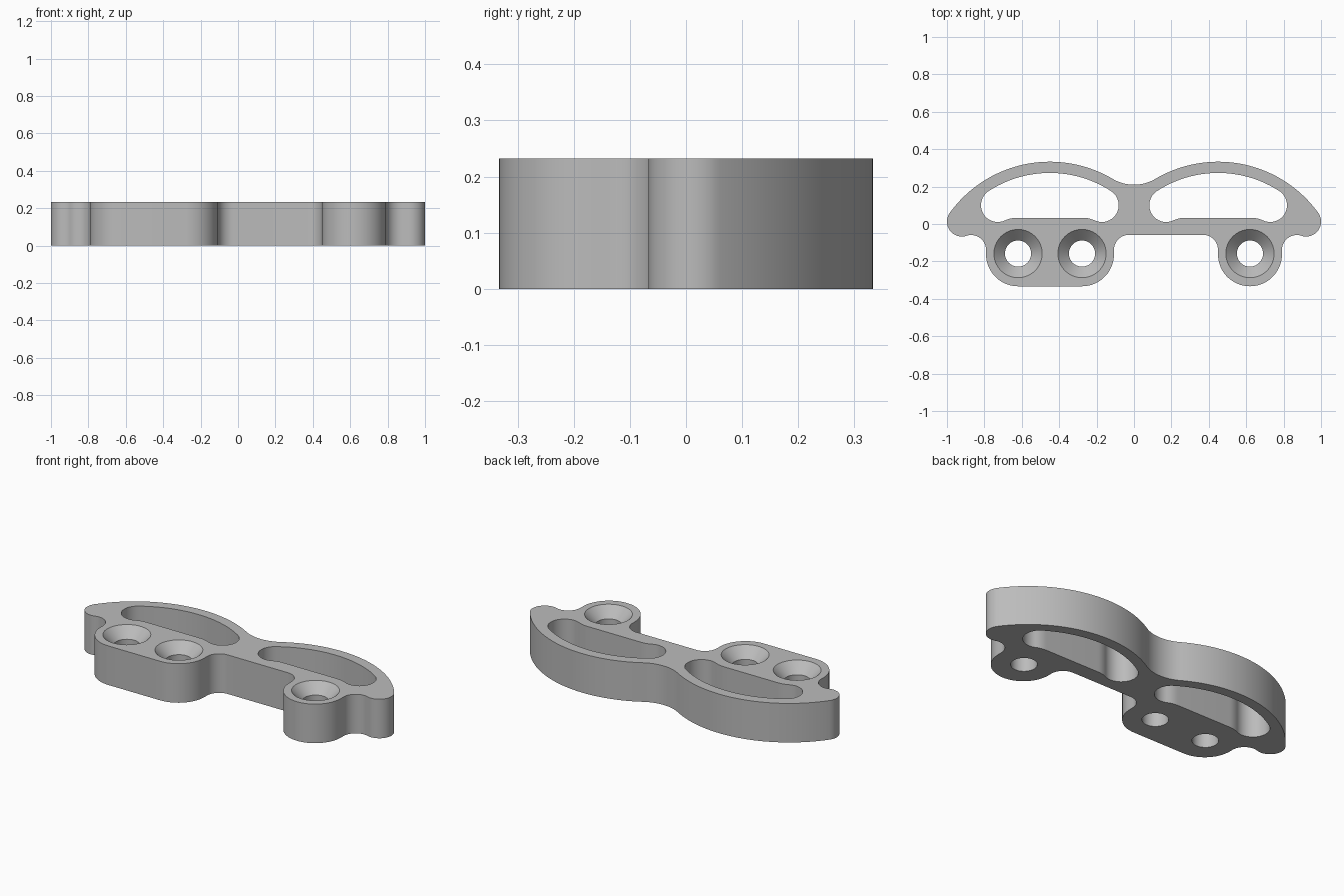
import bpy
import bmesh
from math import radians, cos, sin, ceil

if "Cube" in bpy.data.objects:
    bpy.data.objects.remove(bpy.data.objects["Cube"], do_unlink=True)

HEIGHT = 0.232
LUG_Y, LUG_R = -0.162, 0.171
LUGS = (-0.62, -0.278, 0.62)

grey = bpy.data.materials.new("plain grey")
grey.use_nodes = True
grey.diffuse_color = (0.5, 0.5, 0.5, 1)
grey.node_tree.nodes["Principled BSDF"].inputs["Base Color"].default_value = (0.5, 0.5, 0.5, 1)


def arc(cx, cy, r, start, end):
    """Points along an arc, angles in degrees."""
    n = max(4, ceil(abs(end - start) / (2 if r > 0.4 else 6)))
    angles = [radians(start + (end - start) * i / n) for i in range(n + 1)]
    return [(cx + r * cos(a), cy + r * sin(a)) for a in angles]


def mirrored(points, axis=0):
    """Reflect across a vertical line and reverse the order."""
    return [(2 * axis - x, y) for x, y in reversed(points)]


def make_object(name, bm):
    bmesh.ops.remove_doubles(bm, verts=bm.verts, dist=0.0005)
    bmesh.ops.recalc_face_normals(bm, faces=bm.faces)
    mesh = bpy.data.meshes.new(name)
    bm.to_mesh(mesh)
    bm.free()
    mesh.materials.append(grey)
    obj = bpy.data.objects.new(name, mesh)
    bpy.context.collection.objects.link(obj)
    return obj


def prism(name, points, bottom, top):
    """Extrude a closed outline upwards."""
    clean = [p for i, p in enumerate(points)
             if abs(p[0] - points[i - 1][0]) + abs(p[1] - points[i - 1][1]) > 0.001]
    bm = bmesh.new()
    face = bm.faces.new([bm.verts.new((x, y, bottom)) for x, y in clean])
    new = bmesh.ops.extrude_face_region(bm, geom=[face])["geom"]
    bmesh.ops.translate(bm, vec=(0, 0, top - bottom),
                        verts=[v for v in new if isinstance(v, bmesh.types.BMVert)])
    return make_object(name, bm)


def revolved(name, x, y, profile, sides=64):
    """Stack of rings (radius, z) closed at both ends."""
    bm = bmesh.new()
    rings = []
    for r, z in profile:
        rings.append([bm.verts.new((px, py, z)) for px, py in
                      [(x + r * cos(radians(360 * i / sides)),
                        y + r * sin(radians(360 * i / sides))) for i in range(sides)]])
    bm.faces.new(rings[0])
    bm.faces.new(rings[-1])
    for low, high in zip(rings, rings[1:]):
        for i in range(sides):
            j = (i + 1) % sides
            bm.faces.new((low[i], low[j], high[j], high[i]))
    return make_object(name, bm)


# Outer outline: twin arched wings, rounded tips and fillets into the lugs
wing = arc(0, 0.435, 0.225, -90, -59.4) + arc(0.45, -0.327, 0.66, 120.6, 35.9)
wing += arc(0.92, 0.013, 0.08, 35.9, -107.9) + arc(0.871, -0.139, 0.08, 72.1, 180)
outline = wing + arc(LUGS[2], LUG_Y, LUG_R, 0, -180)
outline += arc(0.369, -0.138, 0.08, 0, 90) + arc(-0.027, -0.138, 0.08, 90, 180)
outline += arc(LUGS[1], LUG_Y, LUG_R, 0, -90) + arc(LUGS[0], LUG_Y, LUG_R, -90, -180)
outline += mirrored(wing)
bracket = prism("bracket_plate", outline, 0, HEIGHT)

# Arched windows
half = arc(0.45, -0.327, 0.6, 90, 57) + arc(0.728, 0.1006, 0.09, 57, -114.9)
half += arc(0.627, -0.117, 0.15, 65.1, 90)
window = half + mirrored(half, 0.45)
cutters = [prism("right_window_cutter", mirrored(window), -0.1, HEIGHT + 0.1),
           prism("left_window_cutter", window, -0.1, HEIGHT + 0.1)]

# Countersunk screw holes
sink = [(0.07, -0.1), (0.07, HEIGHT - 0.06), (0.129, HEIGHT), (0.129, HEIGHT + 0.1)]
cutters += [revolved("screw_hole_cutter", x, LUG_Y + 0.004, sink) for x in LUGS]

bpy.ops.object.select_all(action="DESELECT")
bpy.context.view_layer.objects.active = bracket
bracket.select_set(True)
for cutter in cutters:
    cutter.hide_render = True
    mod = bracket.modifiers.new("cut", "BOOLEAN")
    mod.operation = "DIFFERENCE"
    mod.solver = "EXACT"
    mod.object = cutter
    bpy.ops.object.modifier_apply(modifier=mod.name)
    bpy.data.objects.remove(cutter, do_unlink=True)

bpy.ops.object.shade_smooth_by_angle(angle=radians(30))
